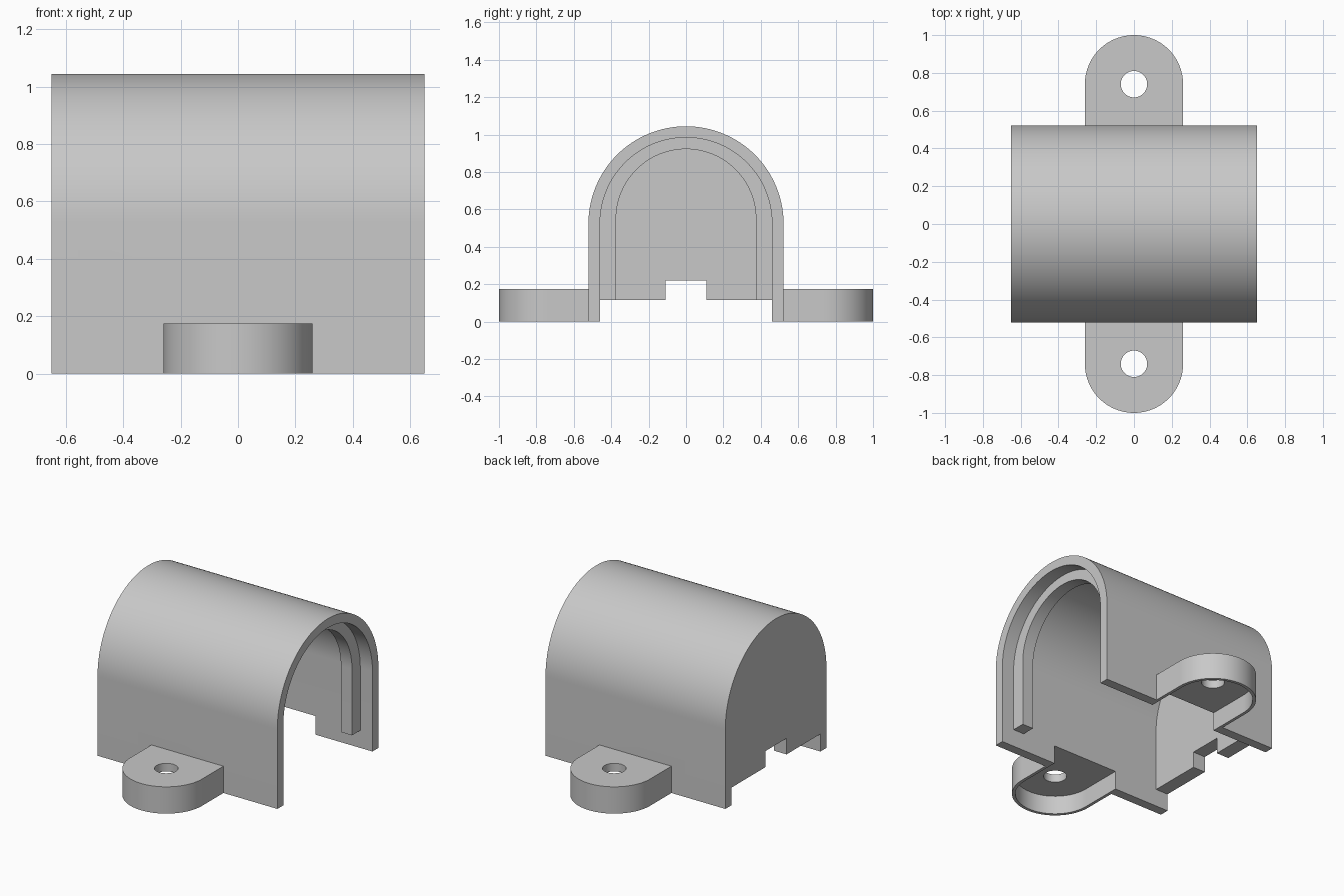
import bpy, bmesh
from math import sin, cos, pi
from mathutils import Vector

if "Cube" in bpy.data.objects:
    bpy.data.objects.remove(bpy.data.objects["Cube"], do_unlink=True)

HALF_LEN, R, R_IN = 0.65, 0.522, 0.46
GAP, TAB_TOP, TAB_Y, TAB_R = 0.115, 0.175, 0.74, 0.26

grey = bpy.data.materials.new("light grey plastic")
grey.use_nodes = True
colour = (0.58, 0.58, 0.58, 1)
grey.diffuse_color = colour
grey.node_tree.nodes["Principled BSDF"].inputs["Base Color"].default_value = colour


def arch(r, centre, base, n=64):
    """Upright legs joined by a half circle, as (y, z) points."""
    arc = [(r * cos(pi * i / n), centre + r * sin(pi * i / n)) for i in range(n + 1)]
    return [(r, base)] + arc + [(-r, base)]


def prism(name, outline, axis, lo, hi):
    """Extrude an outline along x (points are y, z) or z (points are x, y)."""
    bm = bmesh.new()
    place = (lambda a, b: (lo, a, b)) if axis == "x" else (lambda a, b: (a, b, lo))
    face = bm.faces.new([bm.verts.new(place(a, b)) for a, b in outline])
    step = Vector((hi - lo, 0, 0)) if axis == "x" else Vector((0, 0, hi - lo))
    moved = bmesh.ops.extrude_face_region(bm, geom=[face])["geom"]
    bmesh.ops.translate(bm, vec=step, verts=[v for v in moved if isinstance(v, bmesh.types.BMVert)])
    bmesh.ops.recalc_face_normals(bm, faces=bm.faces)
    mesh = bpy.data.meshes.new(name)
    bm.to_mesh(mesh)
    bm.free()
    mesh.materials.append(grey)
    obj = bpy.data.objects.new(name, mesh)
    bpy.context.collection.objects.link(obj)
    return obj


def cut(obj, *cutters):
    """Subtract the cutters and bake the result."""
    for c in cutters:
        mod = obj.modifiers.new("cut", "BOOLEAN")
        mod.operation, mod.solver, mod.object = "DIFFERENCE", "EXACT", c
        bpy.context.view_layer.update()
        graph = bpy.context.evaluated_depsgraph_get()
        baked = bpy.data.meshes.new_from_object(obj.evaluated_get(graph))
        obj.modifiers.clear()
        obj.data = baked


def tab_outline(r, start, side, n=48):
    """Strip from the housing wall with a round outer end."""
    arc = [(r * cos(pi * i / n), side * (TAB_Y + r * sin(pi * i / n))) for i in range(n + 1)]
    return [(r, side * start)] + arc + [(-r, side * start)]


# Arched housing: hollow, open at one end, notched closed wall at the other
housing = prism("housing", arch(R, R, 0), "x", -HALF_LEN, HALF_LEN)
cavity = prism("cavity_cutter", arch(R_IN, R + 0.002, -0.1), "x", -HALF_LEN + 0.09, 1)
under = prism("underside_cutter",
              [(-R_IN, -0.1), (R_IN, -0.1), (R_IN, GAP), (0.11, GAP), (0.11, 0.22),
               (-0.11, 0.22), (-0.11, GAP), (-R_IN, GAP)], "x", -1, 1)
helpers = [cavity, under]
cut(housing, cavity, under)

# Arched rib just inside the open end
rib = prism("inner_rib", arch(R_IN + 0.003, R + 0.002, GAP) + arch(0.374, 0.548, GAP)[::-1],
            "x", 0.482, 0.562)
parts = [housing, rib]

# Hollow mounting tabs with screw holes, front and back
for side, label in ((-1, "front"), (1, "back")):
    tab = prism(label + "_mounting_tab", tab_outline(TAB_R, R - 0.02, side), "z", 0, TAB_TOP)
    hollow = prism(label + "_hollow_cutter", tab_outline(TAB_R - 0.02, 0.42, side), "z", -0.1, 0.122)
    hole = prism(label + "_hole_cutter",
                 [(0.07 * cos(pi * i / 24), side * TAB_Y + 0.07 * sin(pi * i / 24)) for i in range(48)],
                 "z", -0.2, 0.4)
    cut(tab, hollow, hole)
    cut(housing, hollow)
    helpers += [hollow, hole]
    parts.append(tab)

for h in helpers:
    bpy.data.objects.remove(h, do_unlink=True)

# Smooth curves, crisp edges
bpy.ops.object.select_all(action="DESELECT")
for p in parts:
    p.select_set(True)
bpy.context.view_layer.objects.active = housing
bpy.ops.object.shade_smooth_by_angle(angle=0.5)
